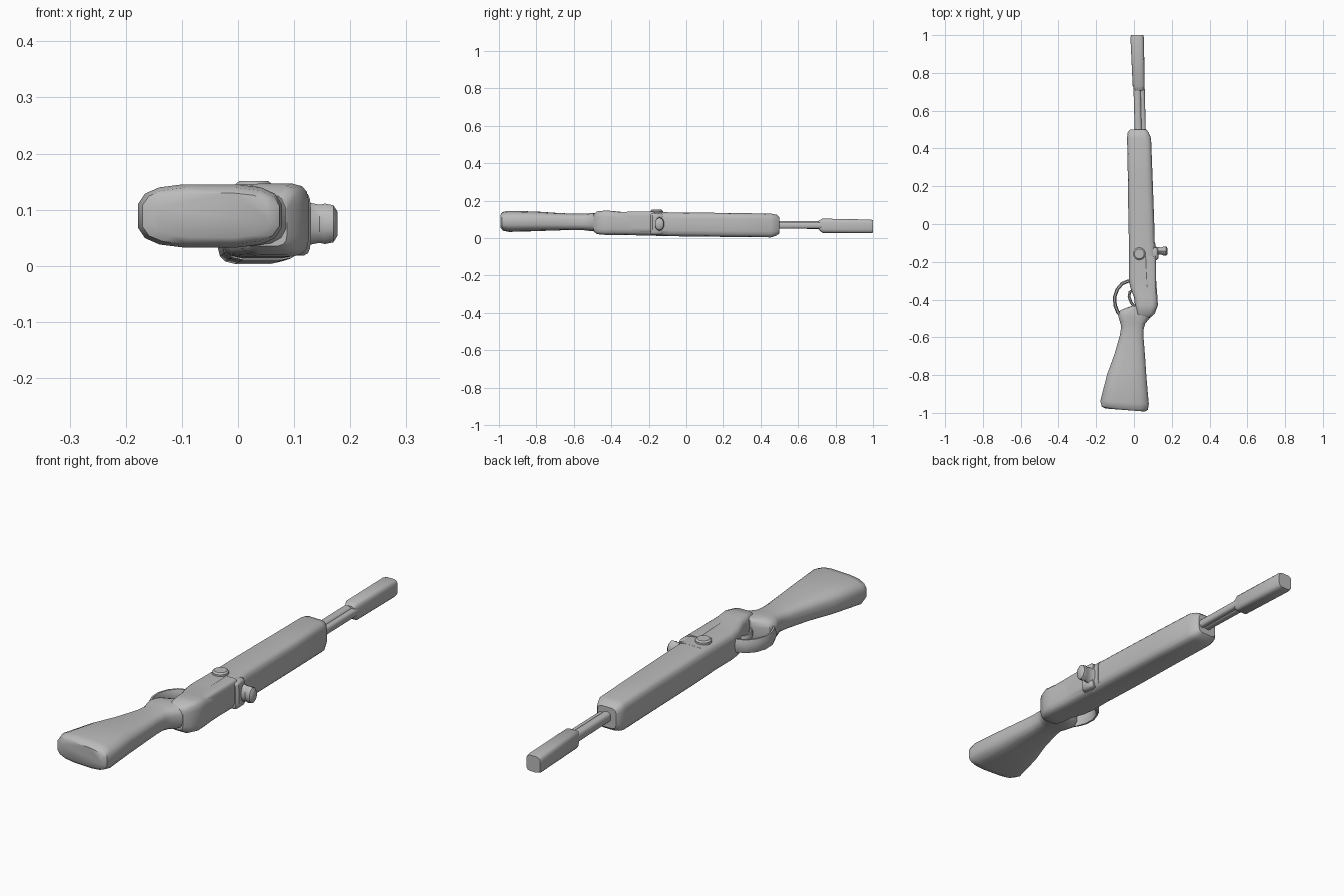
import bpy, bmesh, math
from mathutils import Vector

gray = bpy.data.materials.new("plain gray")
gray.diffuse_color = (0.5, 0.5, 0.5, 1)


def finish(name, bm, angle=40):
    bmesh.ops.recalc_face_normals(bm, faces=bm.faces)
    me = bpy.data.meshes.new(name)
    bm.to_mesh(me)
    bm.free()
    ob = bpy.data.objects.new(name, me)
    bpy.context.collection.objects.link(ob)
    me.materials.append(gray)
    bpy.ops.object.select_all(action='DESELECT')
    ob.select_set(True)
    bpy.context.view_layer.objects.active = ob
    bpy.ops.object.shade_smooth_by_angle(angle=math.radians(angle))
    return ob


def skin(name, rings, angle=40):
    bm = bmesh.new()
    vs = [[bm.verts.new(p) for p in r] for r in rings]
    n = len(vs[0])
    for a, b in zip(vs, vs[1:]):
        for i in range(n):
            bm.faces.new((a[i], a[(i + 1) % n], b[(i + 1) % n], b[i]))
    bm.faces.new(vs[0])
    bm.faces.new(vs[-1])
    return finish(name, bm, angle)


def loft(name, sections, power=0.5, sides=16, slant=0, angle=40):
    """Rounded box rings along y; each section is y, x0, x1, z0, z1."""
    rings = []
    for y, x0, x1, z0, z1 in sections:
        ring = []
        for i in range(sides):
            t = math.tau * (i + 0.5) / sides
            c, s = math.cos(t), math.sin(t)
            px = math.copysign(abs(c) ** power, c)
            pz = math.copysign(abs(s) ** power, s)
            ring.append((px * (x1 - x0) / 2 + (x0 + x1) / 2,
                         y + slant * px, pz * (z1 - z0) / 2 + (z0 + z1) / 2))
        rings.append(ring)
    return skin(name, rings, angle)


# Shoulder stock, slim wrist and grip
loft("stock", [
    (-0.985, -0.15, 0.06, 0.05, 0.13), (-0.975, -0.172, 0.075, 0.038, 0.14),
    (-0.945, -0.18, 0.08, 0.032, 0.146), (-0.80, -0.142, 0.067, 0.036, 0.142),
    (-0.70, -0.105, 0.06, 0.04, 0.135), (-0.60, -0.076, 0.052, 0.042, 0.13),
    (-0.55, -0.068, 0.052, 0.042, 0.13), (-0.52, -0.077, 0.06, 0.038, 0.132),
    (-0.49, -0.085, 0.085, 0.035, 0.135), (-0.465, -0.075, 0.10, 0.035, 0.135),
    (-0.44, -0.01, 0.10, 0.035, 0.135)], power=0.62, slant=-0.008)

# Receiver with a swollen rear
loft("receiver", [
    (-0.495, 0.02, 0.088, 0.035, 0.125), (-0.475, 0.012, 0.11, 0.02, 0.143),
    (-0.43, 0.005, 0.127, 0.016, 0.147), (-0.39, 0.0, 0.125, 0.016, 0.145),
    (-0.33, -0.022, 0.12, 0.015, 0.138), (-0.28, -0.028, 0.117, 0.014, 0.138),
    (-0.10, -0.026, 0.113, 0.012, 0.138)], power=0.42)

# Long fore end
loft("fore_end", [
    (-0.16, -0.025, 0.112, 0.010, 0.138), (0.0, -0.03, 0.108, 0.008, 0.137),
    (0.25, -0.033, 0.099, 0.005, 0.134), (0.455, -0.037, 0.091, 0.003, 0.131),
    (0.485, -0.034, 0.078, 0.012, 0.125), (0.50, -0.022, 0.066, 0.025, 0.112)],
    power=0.42)

# Barrel, tube beside it, and muzzle sleeve
loft("barrel", [(0.48, 0.004, 0.042, 0.05, 0.092),
                (0.76, -0.004, 0.036, 0.048, 0.09)], power=0.75)
loft("side_tube", [(0.48, 0.034, 0.063, 0.05, 0.084),
                   (0.76, 0.028, 0.056, 0.05, 0.084)], power=0.75)
loft("muzzle_sleeve", [
    (0.708, 0.004, 0.05, 0.045, 0.092), (0.73, -0.007, 0.057, 0.027, 0.104),
    (0.985, -0.019, 0.053, 0.025, 0.099), (1.0, -0.016, 0.05, 0.028, 0.096)],
    power=0.5)


def strap(name, path, half_z, half_w, zc):
    """Flat band swept along an x, y path."""
    pts = [Vector(p) for p in path]
    rings = []
    for i, p in enumerate(pts):
        d = (pts[min(i + 1, len(pts) - 1)] - pts[max(i - 1, 0)]).normalized()
        nrm = Vector((-d.y, d.x))
        ring = []
        for k in range(8):
            t = math.tau * (k + 0.5) / 8
            q = p + nrm * half_w * math.cos(t)
            ring.append((q.x, q.y, zc + half_z * math.sin(t)))
        rings.append(ring)
    return skin(name, rings, 50)


# Trigger guard and trigger
strap("trigger_guard", [(0.0, -0.30), (-0.03, -0.302), (-0.062, -0.315),
      (-0.088, -0.345), (-0.102, -0.385), (-0.10, -0.43),
      (-0.085, -0.468), (-0.06, -0.495)], 0.03, 0.010, 0.08)
strap("trigger", [(0.0, -0.345), (-0.022, -0.36), (-0.026, -0.385),
      (-0.015, -0.415), (0.0, -0.435)], 0.018, 0.008, 0.08)

# Round takedown button
bm = bmesh.new()
for z, r in ((0.12, 0.033), (0.145, 0.033), (0.151, 0.026)):
    for i in range(16):
        t = math.tau * i / 16
        bm.verts.new((0.028 + r * math.cos(t), -0.157 + r * math.sin(t), z))
bmesh.ops.convex_hull(bm, input=bm.verts[:])
finish("round_button", bm)

# Bolt collar and handle pointing sideways
loft("bolt_collar", [(-0.19, 0.08, 0.122, 0.02, 0.128),
                     (-0.18, 0.08, 0.13, 0.018, 0.132),
                     (-0.135, 0.08, 0.128, 0.018, 0.132),
                     (-0.125, 0.08, 0.12, 0.02, 0.128)], power=0.42)
rings = []
for x, yc, ry, rz in ((0.10, -0.145, 0.033, 0.048), (0.125, -0.143, 0.022, 0.038),
                      (0.145, -0.142, 0.019, 0.034), (0.155, -0.143, 0.025, 0.036),
                      (0.17, -0.143, 0.025, 0.033), (0.177, -0.143, 0.017, 0.022)):
    rings.append([(x, yc + ry * math.cos(math.tau * (i + .5) / 10),
                   0.075 + rz * math.sin(math.tau * (i + .5) / 10)) for i in range(10)])
skin("bolt_handle", rings)

# Raised bolt cover along the receiver
loft("bolt_cover", [(-0.40, 0.066, 0.118, 0.03, 0.14),
                    (-0.17, 0.056, 0.117, 0.03, 0.141)], power=0.35)
